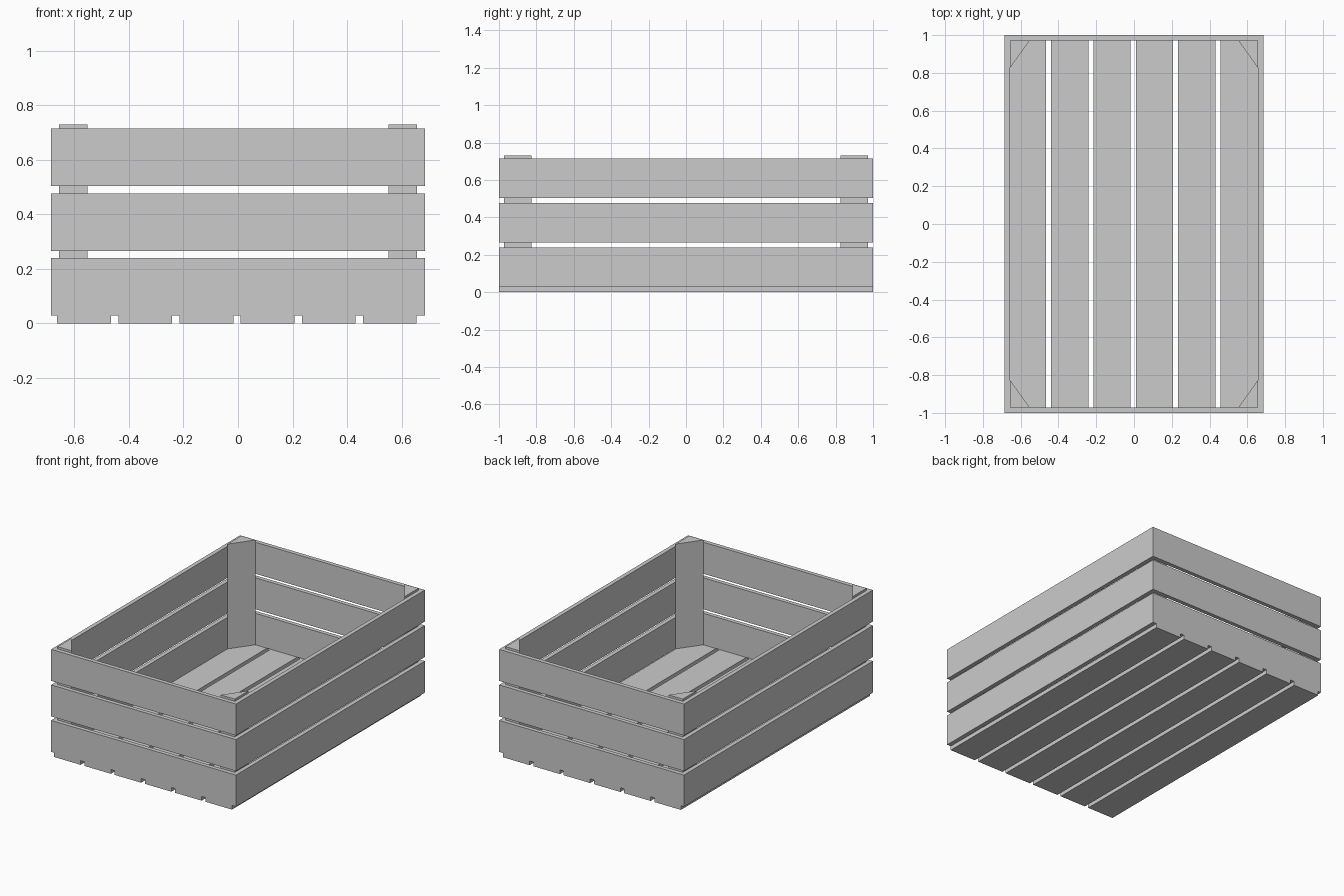
import bpy, bmesh

if "Cube" in bpy.data.objects:
    bpy.data.objects.remove(bpy.data.objects["Cube"])

X, Y, T = 0.685, 1.0, 0.028      # half width, half length, board thickness
POST_X, POST_Y = 0.105, 0.147    # corner post legs


def prism(name, outline, z0, z1):
    """Extrude a flat xy outline from z0 to z1."""
    bm = bmesh.new()
    face = bm.faces.new([bm.verts.new((x, y, z0)) for x, y in outline])
    top = bmesh.ops.extrude_face_region(bm, geom=[face])["geom"]
    verts = [v for v in top if isinstance(v, bmesh.types.BMVert)]
    bmesh.ops.translate(bm, verts=verts, vec=(0, 0, z1 - z0))
    bmesh.ops.recalc_face_normals(bm, faces=bm.faces)
    mesh = bpy.data.meshes.new(name)
    bm.to_mesh(mesh)
    bm.free()
    obj = bpy.data.objects.new(name, mesh)
    bpy.context.collection.objects.link(obj)
    return obj


def board(name, x0, x1, y0, y1, z0, z1):
    return prism(name, [(x0, y0), (x1, y0), (x1, y1), (x0, y1)], z0, z1)


# Floor slats, running the full length
for i in range(6):
    x = -0.663 + i * 0.2243
    board(f"floor_slat_{i + 1}", x, x + 0.197, -Y, Y, 0, T)

# Three rows of wall slats; the right slats cover the end boards' ends
for i in range(3):
    z0 = T + i * 0.238
    z1 = z0 + 0.211
    board(f"front_slat_{i + 1}", -X, X - T, -Y, -Y + T, z0, z1)
    board(f"back_slat_{i + 1}", -X, X - T, Y - T, Y, z0, z1)
    board(f"right_slat_{i + 1}", X - T, X, -Y, Y, z0, z1)
    board(f"left_slat_{i + 1}", -X, -X + T, -Y + T, Y - T, z0, z1)

# Triangular corner posts
for sx, side in ((-1, "left"), (1, "right")):
    for sy, end in ((-1, "front"), (1, "back")):
        cx, cy = sx * (X - T), sy * (Y - T)
        prism(f"{end}_{side}_post",
              [(cx, cy), (cx - sx * POST_X, cy), (cx, cy - sy * POST_Y)],
              T, 0.73)
